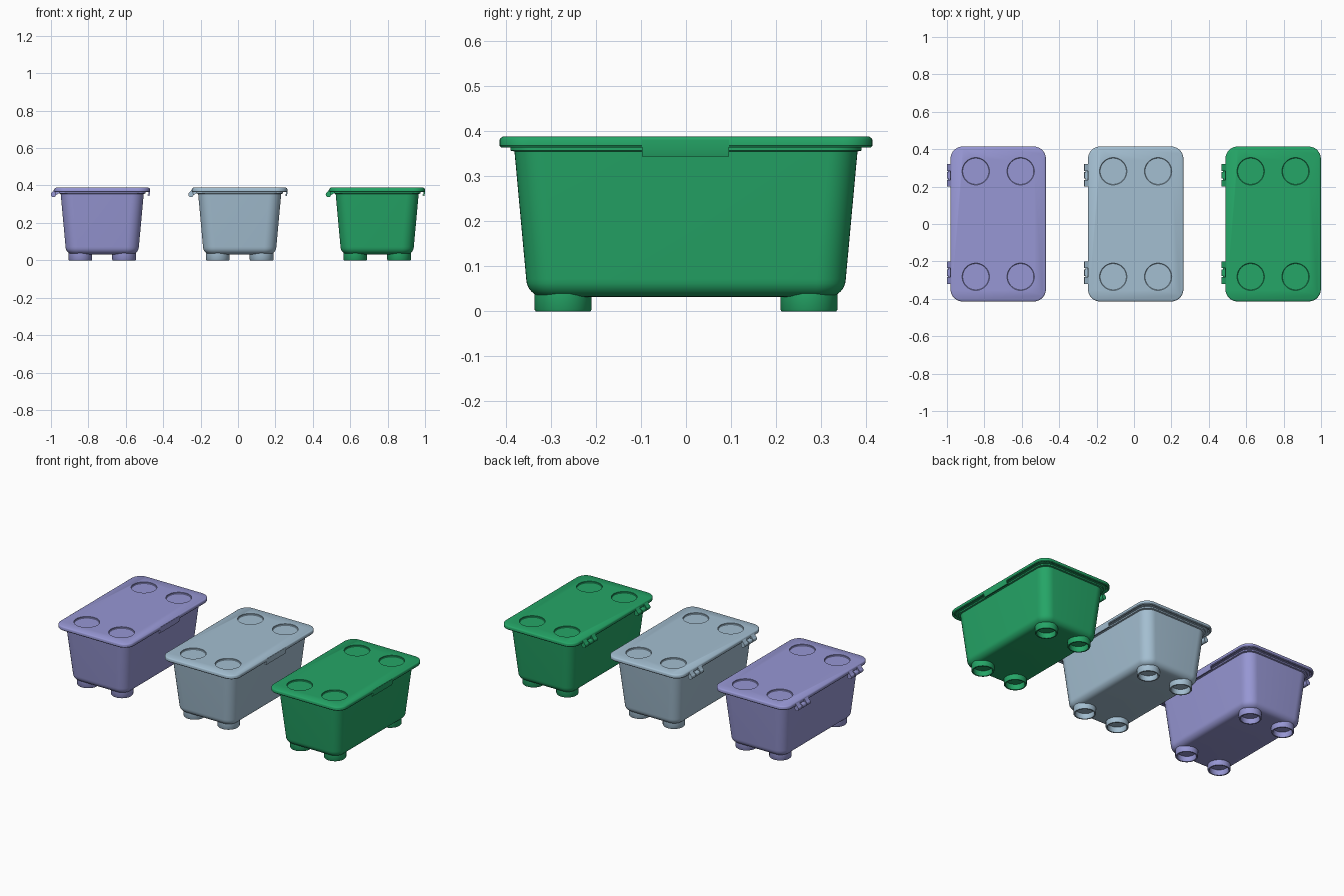
import bpy, bmesh, math
from mathutils import Vector

if "Cube" in bpy.data.objects:
    bpy.data.objects.remove(bpy.data.objects["Cube"], do_unlink=True)

HX, HY = 0.255, 0.414            # half size of the lid
FOOT_X, FOOT_Y = 0.117, 0.273    # foot and dimple spacing


def make_material(name, colour):
    mat = bpy.data.materials.new(name)
    mat.use_nodes = True
    mat.diffuse_color = (*colour, 1)
    mat.node_tree.nodes["Principled BSDF"].inputs["Base Color"].default_value = (*colour, 1)
    return mat


def finish(name, bm, mat, at):
    bmesh.ops.recalc_face_normals(bm, faces=bm.faces)
    mesh = bpy.data.meshes.new(name)
    bm.to_mesh(mesh)
    bm.free()
    mesh.materials.append(mat)
    obj = bpy.data.objects.new(name, mesh)
    obj.location = at
    bpy.context.collection.objects.link(obj)
    return obj


def smooth(obj):
    bpy.ops.object.select_all(action='DESELECT')
    obj.select_set(True)
    bpy.context.view_layer.objects.active = obj
    bpy.ops.object.shade_smooth_by_angle(angle=math.radians(35))


def outline(hx, hy, r, z, n=10):
    """Rounded rectangle with n steps per corner."""
    pts = []
    for k, (sx, sy) in enumerate([(1, 1), (-1, 1), (-1, -1), (1, -1)]):
        for i in range(n + 1):
            a = (k + i / n) * math.pi / 2
            pts.append(Vector((sx * (hx - r) + r * math.cos(a),
                               sy * (hy - r) + r * math.sin(a), z)))
    return pts


def skin(rings, caps):
    """Bridge equal rings; cap both ends or join the last ring to the first."""
    bm = bmesh.new()
    loops = [[bm.verts.new(p) for p in ring] for ring in rings]
    pairs = list(zip(loops, loops[1:])) + ([] if caps else [(loops[-1], loops[0])])
    for a, b in pairs:
        for i in range(len(a)):
            j = (i + 1) % len(a)
            bm.faces.new((a[i], a[j], b[j], b[i]))
    if caps:
        bm.faces.new(loops[0])
        bm.faces.new(loops[-1])
    return bm


def tray(profile):
    """Profile of (inset from lid edge, z, corner radius)."""
    return skin([outline(HX - d, HY - d, r, z) for d, z, r in profile], True)


def circle(r, z, n=48):
    return [Vector((r * math.cos(t * math.tau / n), r * math.sin(t * math.tau / n), z))
            for t in range(n)]


def prism(section, y0, y1):
    """Extrude an (x, z) section along y."""
    return skin([[Vector((x, y, z)) for x, z in section] for y in (y0, y1)], True)


def make_tub(label, mat, cx):
    at = (cx, 0, 0)
    # Hollow tub: rounded floor, tapered wall, stepped rim
    fillet = []
    for i in range(7):
        a = i / 6 * math.pi / 2
        fillet.append((0.099 - 0.04 * math.sin(a), 0.072 - 0.04 * math.cos(a),
                       0.03 + 0.035 * math.sin(a)))
    rim = [(0.033, 0.355, 0.065), (0.024, 0.357, 0.065), (0.024, 0.365, 0.065),
           (0.015, 0.367, 0.06), (0.015, 0.373, 0.06), (0.042, 0.373, 0.056)]
    inside = [(0.068, 0.075, 0.055), (0.078, 0.052, 0.045), (0.105, 0.042, 0.025)]
    smooth(finish(label + "_tub", tray(fillet + rim + inside), mat, at))

    # Lid plate with a rounded edge and a downturned skirt
    lid = finish(label + "_lid", tray([
        (0.012, 0.374, 0.053), (0.012, 0.366, 0.053), (0.009, 0.364, 0.056),
        (0.003, 0.364, 0.062), (0.0, 0.368, 0.065), (0.0, 0.381, 0.065),
        (0.002, 0.385, 0.063), (0.007, 0.388, 0.058)]), mat, at)
    # Round dimples that take the feet of another tub
    for sx in (-1, 1):
        for sy in (-1, 1):
            cutter = finish("dimple_cutter", skin([circle(0.07, 0.379), circle(0.073, 0.382),
                                                   circle(0.073, 0.42)], True), mat,
                            (cx + sx * 0.12, sy * 0.282, 0))
            cutter.hide_render = True
            mod = lid.modifiers.new("dimple", 'BOOLEAN')
            mod.operation, mod.solver, mod.object = 'DIFFERENCE', 'EXACT', cutter
            bpy.context.view_layer.objects.active = lid
            bpy.ops.object.modifier_apply(modifier=mod.name)
            bpy.data.objects.remove(cutter, do_unlink=True)
    smooth(lid)

    # Ring feet
    for sx, side in ((-1, "right"), (1, "left")):
        for sy, end in ((-1, "front"), (1, "back")):
            ring = skin([circle(0.0635, 0.04), circle(0.0635, 0.004), circle(0.061, 0.0),
                         circle(0.054, 0.0), circle(0.052, 0.003), circle(0.052, 0.04)], False)
            smooth(finish(f"{label}_{end}_{side}_foot", ring, mat,
                          (cx + sx * FOOT_X, sy * FOOT_Y, 0)))

    # Snap latch hanging from the lid edge
    latch = [(0.256, 0.382), (0.256, 0.36), (0.252, 0.344), (0.242, 0.346),
             (0.242, 0.351), (0.247, 0.353), (0.247, 0.382)]
    smooth(finish(label + "_latch", prism(latch, -0.098, 0.096), mat, at))

    # Two hinges: outer knuckles hang from the lid, middle one from the rim
    pin_x, pin_z, pin_r = -0.261, 0.351, 0.014
    for sy, end in ((-1, "front"), (1, "back")):
        for k in (-1, 0, 1):
            mid = sy * 0.26 + k * 0.042
            knuckle = [(pin_x + pin_r * math.cos(t * math.tau / 20),
                        pin_z + pin_r * math.sin(t * math.tau / 20)) for t in range(20)]
            if k:
                arm = [(-0.273, 0.356), (-0.255, 0.38), (-0.245, 0.38), (-0.25, 0.355)]
            else:
                arm = [(-0.265, 0.338), (-0.228, 0.36), (-0.228, 0.37), (-0.265, 0.362)]
            for part, section in (("knuckle", knuckle), ("arm", arm)):
                smooth(finish(f"{label}_{end}_hinge_{part}",
                              prism(section, mid - 0.018, mid + 0.018), mat, at))
        pin = [(pin_x + 0.007 * math.cos(t * math.tau / 12),
                pin_z + 0.007 * math.sin(t * math.tau / 12)) for t in range(12)]
        smooth(finish(f"{label}_{end}_hinge_pin",
                      prism(pin, sy * 0.26 - 0.058, sy * 0.26 + 0.058), mat, at))


tubs = [("lavender", (0.31, 0.31, 0.66)),
        ("grey_blue", (0.37, 0.52, 0.64)),
        ("green", (0.018, 0.38, 0.135))]
for i, (label, colour) in enumerate(tubs):
    make_tub(label, make_material(label.replace("_", " ") + " plastic", colour),
             0.009 + 0.735 * (i - 1))
